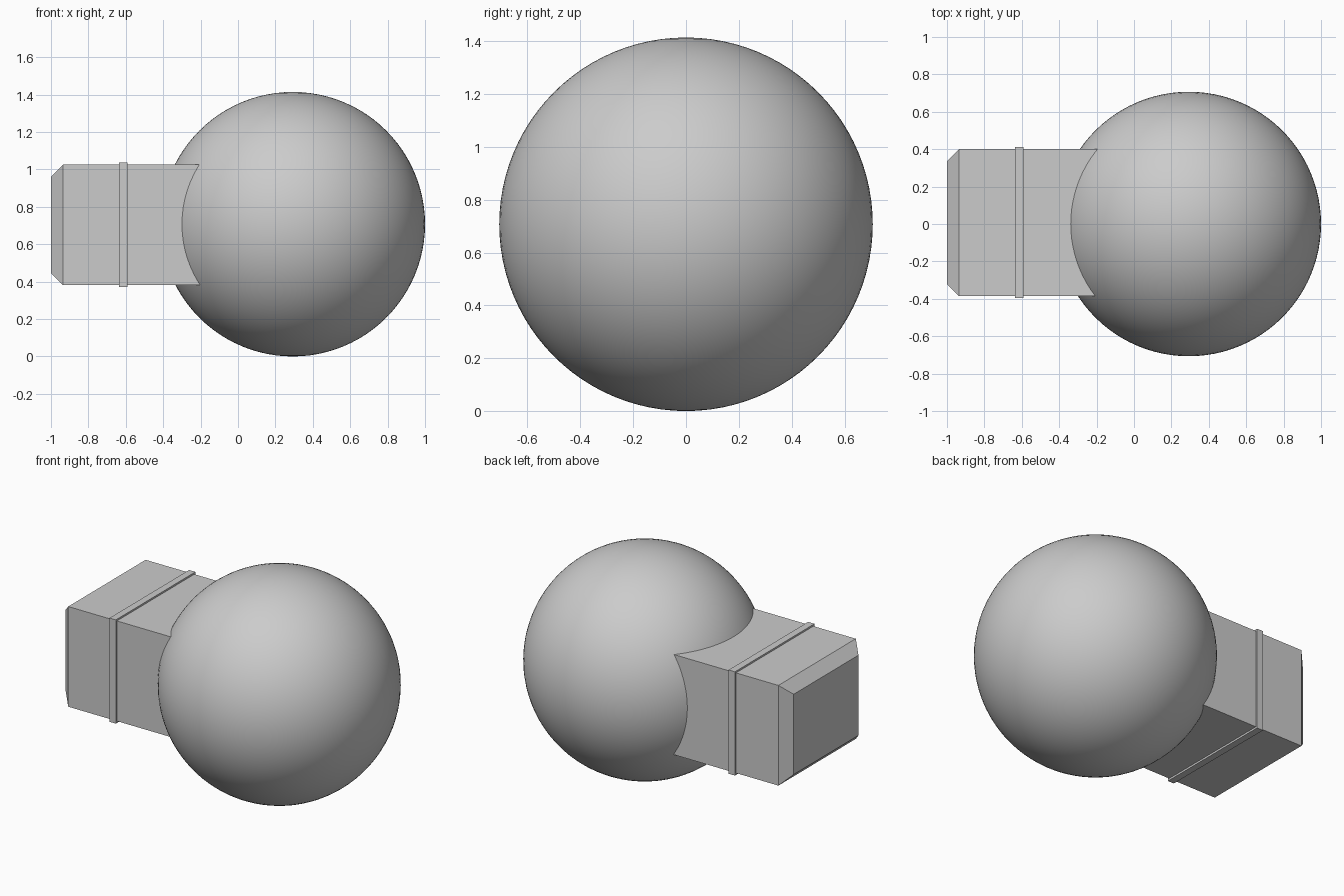
import bpy, bmesh
from mathutils import Vector

default = bpy.data.objects.get("Cube")
if default:
    bpy.data.objects.remove(default, do_unlink=True)

# Single grey finish
GREY = (0.6, 0.6, 0.6, 1.0)
grey = bpy.data.materials.new("plain grey")
grey.use_nodes = True
grey.diffuse_color = GREY
grey.node_tree.nodes["Principled BSDF"].inputs["Base Color"].default_value = GREY

RADIUS = 0.707
CENTRE = Vector((1 - RADIUS, 0, RADIUS))


def finish(bm, name):
    mesh = bpy.data.meshes.new(name)
    bm.to_mesh(mesh)
    bm.free()
    mesh.materials.append(grey)
    obj = bpy.data.objects.new(name, mesh)
    bpy.context.collection.objects.link(obj)
    return obj


def block(name, low, high, chamfer=0):
    """Box between two corners, with an optional chamfer around its -x end."""
    low, high = Vector(low), Vector(high)
    size, mid = high - low, (low + high) / 2
    bm = bmesh.new()
    bmesh.ops.create_cube(bm, size=1)
    for v in bm.verts:
        v.co = Vector(a * b for a, b in zip(v.co, size)) + mid
    if chamfer:
        edges = [e for e in bm.edges if all(v.co.x < mid.x for v in e.verts)]
        bmesh.ops.bevel(bm, geom=edges, offset=chamfer, segments=1,
                        affect='EDGES', clamp_overlap=True)
    return finish(bm, name)


# Round head
bm = bmesh.new()
bmesh.ops.create_uvsphere(bm, u_segments=96, v_segments=48, radius=RADIUS)
bmesh.ops.translate(bm, verts=bm.verts, vec=CENTRE)
for f in bm.faces:
    f.smooth = True
finish(bm, "ball")

# Square neck running into the ball, with a chamfered outer end
block("neck", (-1, -0.385, 0.382), (-0.1, 0.4, 1.025), chamfer=0.064)

# Thin raised band around the neck
block("neck_band", (-0.635, -0.396, 0.37), (-0.59, 0.411, 1.036))
